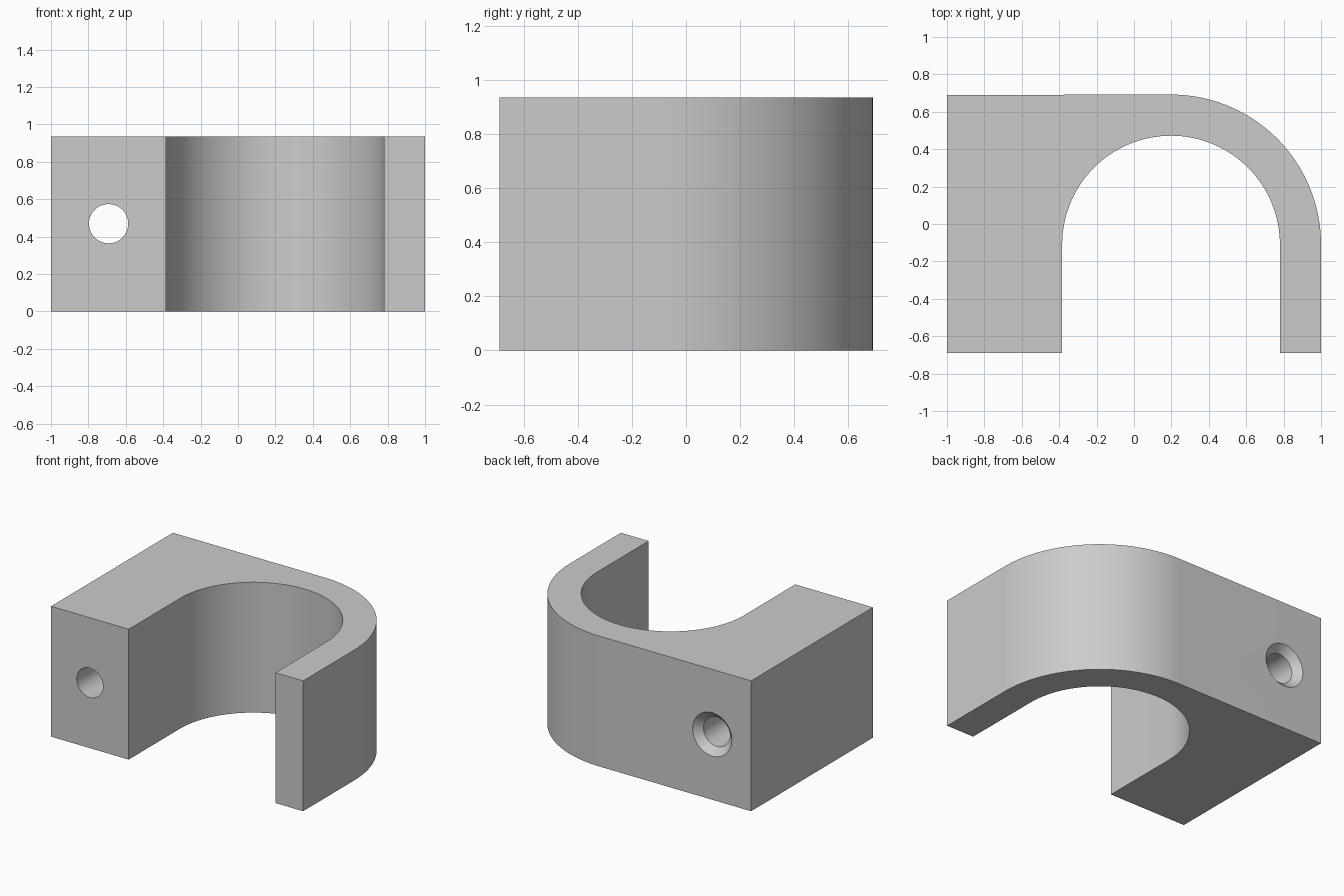
import bpy, bmesh
from math import sin, cos, pi
from mathutils import Vector, Matrix

cube = bpy.data.objects.get("Cube")
if cube:
    bpy.data.objects.remove(cube)

HEIGHT, FRONT, BACK, LEFT_EDGE = 0.935, -0.69, 0.69, -1.0
CENTRE = Vector((0.198, -0.11))
OUTER, INNER = 0.802, 0.582
HOLE = Vector((-0.692, 0, 0.469))

grey = bpy.data.materials.new("plain grey")
grey.use_nodes = True
colour = (0.6, 0.6, 0.6, 1)
grey.diffuse_color = colour
grey.node_tree.nodes["Principled BSDF"].inputs["Base Color"].default_value = colour


def make_object(name, bm):
    bmesh.ops.recalc_face_normals(bm, faces=bm.faces)
    mesh = bpy.data.meshes.new(name)
    bm.to_mesh(mesh)
    bm.free()
    mesh.materials.append(grey)
    obj = bpy.data.objects.new(name, mesh)
    bpy.context.collection.objects.link(obj)
    return obj


def arc(radius, start, end, steps):
    angles = [start + (end - start) * i / steps for i in range(steps + 1)]
    return [(CENTRE.x + radius * cos(a), CENTRE.y + radius * sin(a)) for a in angles]


# Clamp body: block and curved arm around a U-shaped opening
outline = [(LEFT_EDGE, BACK), (LEFT_EDGE, FRONT), (CENTRE.x - INNER, FRONT)]
outline += arc(INNER, pi, 0, 64)
outline += [(CENTRE.x + INNER, FRONT), (CENTRE.x + OUTER, FRONT)]
outline += arc(OUTER, 0, pi / 2, 40)
bm = bmesh.new()
base = bm.faces.new([bm.verts.new((x, y, 0)) for x, y in outline])
top = bmesh.ops.extrude_face_region(bm, geom=[base])["geom"]
bmesh.ops.translate(bm, vec=(0, 0, HEIGHT),
                    verts=[v for v in top if isinstance(v, bmesh.types.BMVert)])
body = make_object("clamp_body", bm)

# Screw hole with a countersink at the back
profile = [(0, -0.9), (0.105, -0.9), (0.105, 0.64), (0.205, 0.74), (0, 0.74)]
bm = bmesh.new()
points = [bm.verts.new((r, y, 0)) for r, y in profile]
edges = [bm.edges.new(pair) for pair in zip(points, points[1:])]
bmesh.ops.spin(bm, geom=points + edges, cent=(0, 0, 0), axis=(0, 1, 0),
               angle=2 * pi, steps=48)
bmesh.ops.remove_doubles(bm, verts=bm.verts, dist=0.0001)
bmesh.ops.transform(bm, matrix=Matrix.Translation(HOLE), verts=bm.verts)
cutter = make_object("screw_hole_cutter", bm)
cutter.hide_render = True

cut = body.modifiers.new("screw_hole", 'BOOLEAN')
cut.operation, cut.solver, cut.object = 'DIFFERENCE', 'EXACT', cutter
for obj in bpy.context.selected_objects:
    obj.select_set(False)
body.select_set(True)
bpy.context.view_layer.objects.active = body
bpy.ops.object.modifier_apply(modifier=cut.name)
bpy.data.objects.remove(cutter)

# Smooth curves, crisp corners
bpy.ops.object.shade_smooth_by_angle(angle=pi / 6)
